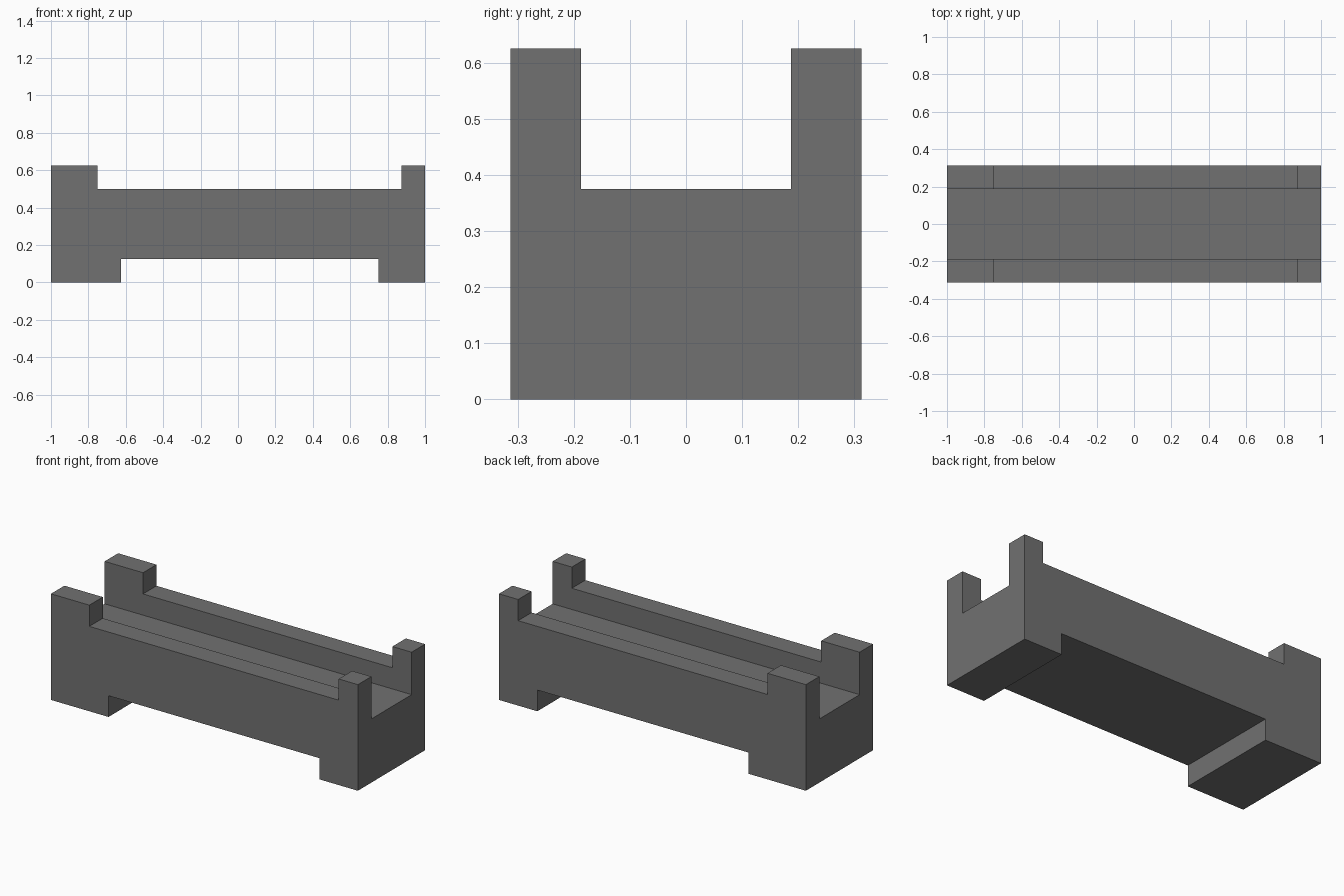
import bpy
import bmesh

default_cube = bpy.data.objects.get("Cube")
if default_cube:
    bpy.data.objects.remove(default_cube, do_unlink=True)

# Main dimensions
HALF_LENGTH, HALF_WIDTH = 1.0, 0.3125
CLEARANCE, DECK, RAIL, POST = 0.125, 0.375, 0.5, 0.625
CHANNEL = 0.1875

# Single grey material
grey = bpy.data.materials.new("mid grey")
grey.use_nodes = True
colour = (0.165, 0.165, 0.165, 1)
grey.diffuse_color = colour
grey.node_tree.nodes["Principled BSDF"].inputs["Base Color"].default_value = colour


def extrude_profile(name, profile, half_width):
    """Extrude an x-z outline symmetrically along y."""
    bm = bmesh.new()
    face = bm.faces.new([bm.verts.new((x, -half_width, z)) for x, z in profile])
    result = bmesh.ops.extrude_face_region(bm, geom=[face])
    verts = [g for g in result["geom"] if isinstance(g, bmesh.types.BMVert)]
    bmesh.ops.translate(bm, verts=verts, vec=(0, 2 * half_width, 0))
    bmesh.ops.recalc_face_normals(bm, faces=bm.faces)
    mesh = bpy.data.meshes.new(name)
    bm.to_mesh(mesh)
    bm.free()
    mesh.materials.append(grey)
    obj = bpy.data.objects.new(name, mesh)
    bpy.context.collection.objects.link(obj)
    return obj


# Body outline: wide foot and post on one end, narrow ones on the other
body = extrude_profile("trough_body", [
    (-HALF_LENGTH, 0), (-0.625, 0), (-0.625, CLEARANCE),
    (0.75, CLEARANCE), (0.75, 0), (HALF_LENGTH, 0),
    (HALF_LENGTH, POST), (0.875, POST), (0.875, RAIL),
    (-0.75, RAIL), (-0.75, POST), (-HALF_LENGTH, POST),
], HALF_WIDTH)

# Channel cut through the whole length, leaving side rails and four posts
end = HALF_LENGTH + 0.1
cutter = extrude_profile("channel_cutter", [
    (-end, DECK), (end, DECK), (end, POST + 0.1), (-end, POST + 0.1),
], CHANNEL)
cutter.hide_render = True

cut = body.modifiers.new("channel", "BOOLEAN")
cut.operation = "DIFFERENCE"
cut.solver = "EXACT"
cut.object = cutter
bpy.context.view_layer.objects.active = body
bpy.ops.object.modifier_apply(modifier=cut.name)
bpy.data.objects.remove(cutter, do_unlink=True)
